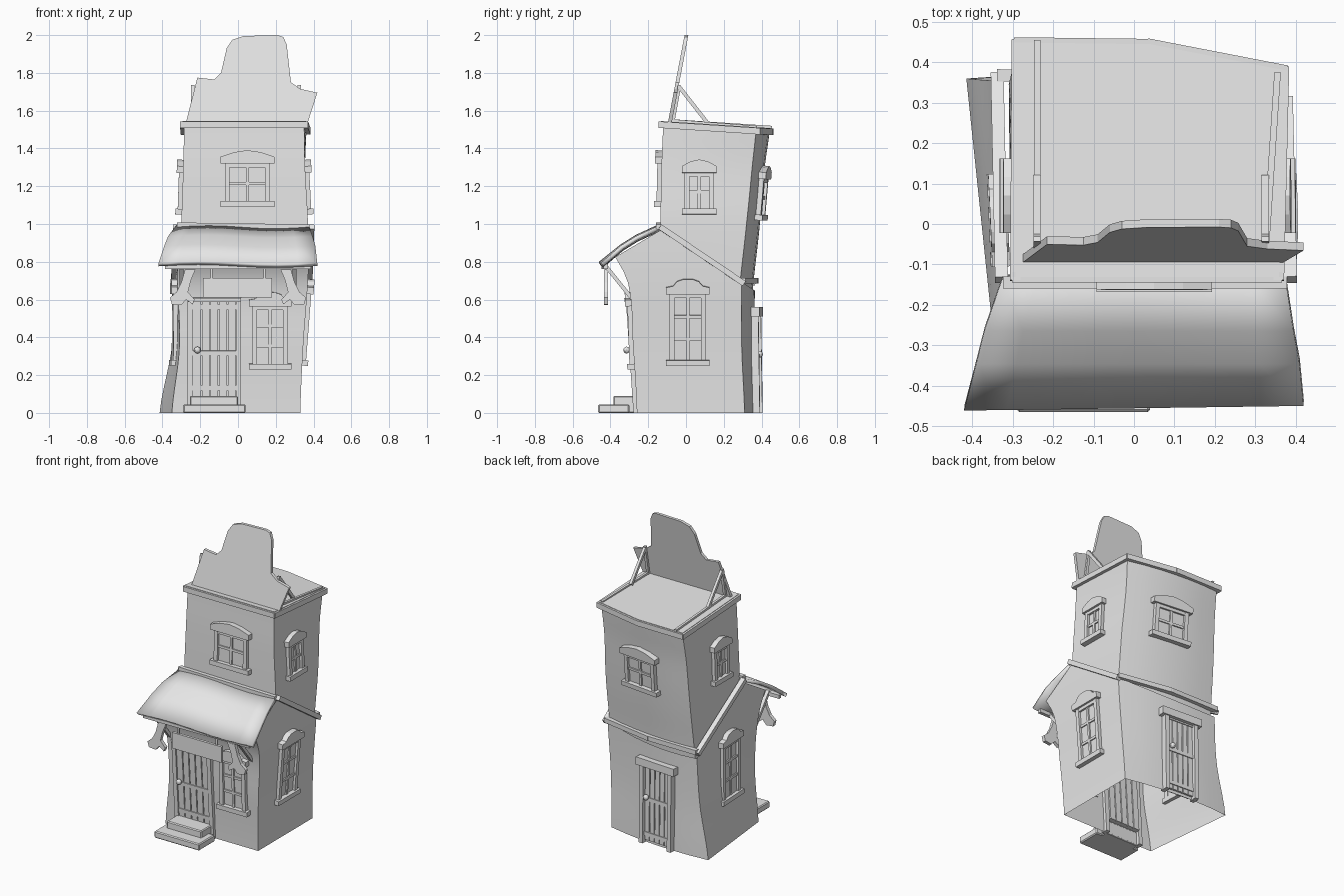
import bpy, bmesh, math
from mathutils import Vector, Matrix

if "Cube" in bpy.data.objects:
    bpy.data.objects.remove(bpy.data.objects["Cube"])

grey = bpy.data.materials.new("plain grey")
grey.use_nodes = True
grey.diffuse_color = (0.8, 0.8, 0.8, 1)
grey.node_tree.nodes["Principled BSDF"].inputs["Base Color"].default_value = (0.8, 0.8, 0.8, 1)

# Wall corners by height: front left edge, front right edge, back right edge, back left edge
LOWER = [(0, [(-.35, -.26), (.33, -.26), (.33, .31), (-.415, .36)]),
         (.35, [(-.31, -.28), (.345, -.28), (.345, .295), (-.35, .355)]),
         (.7, [(-.32, -.31), (.37, -.31), (.37, .295), (-.33, .36)]),
         (1, [(-.32, -.47), (.38, -.47), (.38, .31), (-.32, .37)])]
TOWER = [(.6, [(-.305, -.135), (.36, -.135), (.36, .28), (-.31, .345)]),
         (1, [(-.3, -.135), (.37, -.135), (.365, .32), (-.3, .385)]),
         (1.3, [(-.29, -.13), (.355, -.13), (.355, .35), (-.29, .41)]),
         (1.56, [(-.285, -.12), (.35, -.12), (.365, .375), (-.28, .445)])]


def corner(tab, k, z):
    n = len(tab)
    i = max(0, min(n - 2, sum(r[0] <= z for r in tab) - 1))
    a, b, c, d = [Vector(tab[max(0, min(n - 1, j))][1][k]) for j in range(i - 1, i + 3)]
    f = (z - tab[i][0]) / (tab[i + 1][0] - tab[i][0])
    return b + f * ((c - a) + f * ((2 * a - 5 * b + 4 * c - d) + f * (3 * b - a - 3 * c + d))) / 2


def wall(tab, i, t, z):
    """Point on wall i (front, +x, back, -x); the back wall bulges a little."""
    p = corner(tab, i, z).lerp(corner(tab, (i + 1) % 4, z), t)
    return Vector((p.x, p.y + (.03 * 4 * t * (1 - t) if i == 2 else 0), z))


def wall_at(tab, i, a, z):
    ax = i % 2
    c, d = corner(tab, i, z)[ax], corner(tab, (i + 1) % 4, z)[ax]
    return wall(tab, i, (a - c) / (d - c), z)


def frame(tab, i, a, z):
    """Local frame on a wall: x along it, z up it, -y outward."""
    e = .08
    s = 1 if i in (0, 1) else -1
    x = (wall_at(tab, i, a + s * e, z) - wall_at(tab, i, a - s * e, z)).normalized()
    up = (wall_at(tab, i, a, z + e) - wall_at(tab, i, a, z - e)).normalized()
    y = up.cross(x).normalized()
    m = Matrix((x, y, up)).transposed().to_4x4()
    m.translation = wall_at(tab, i, a, z)
    return m


def make(name, bm, matrix=None, smooth=False):
    if matrix:
        bm.transform(matrix)
    bmesh.ops.recalc_face_normals(bm, faces=bm.faces)
    me = bpy.data.meshes.new(name)
    bm.to_mesh(me)
    bm.free()
    me.materials.append(grey)
    ob = bpy.data.objects.new(name, me)
    bpy.context.collection.objects.link(ob)
    if smooth:
        bpy.ops.object.select_all(action='DESELECT')
        bpy.context.view_layer.objects.active = ob
        ob.select_set(True)
        bpy.ops.object.shade_smooth_by_angle(angle=math.radians(40))
    return ob


def box(bm, x0, x1, y0, y1, z0, z1):
    m = Matrix.Translation(((x0 + x1) / 2, (y0 + y1) / 2, (z0 + z1) / 2))
    bmesh.ops.create_cube(bm, size=1, matrix=m @ Matrix.Diagonal((x1 - x0, y1 - y0, z1 - z0, 1)))


def prism(bm, pts, y0, y1):
    f = bm.faces.new([bm.verts.new((x, y0, z)) for x, z in pts])
    r = bmesh.ops.extrude_face_region(bm, geom=[f])
    bmesh.ops.translate(bm, verts=[v for v in r["geom"] if isinstance(v, bmesh.types.BMVert)],
                        vec=(0, y1 - y0, 0))


def bar(name, p, q, w, h):
    p, q = Vector(p), Vector(q)
    x = (q - p).normalized()
    y = Vector((0, 0, 1)).cross(x).normalized()
    m = Matrix((x, y, x.cross(y))).transposed().to_4x4()
    m.translation = (p + q) / 2
    bm = bmesh.new()
    length = (q - p).length / 2 + w * .3
    box(bm, -length, length, -w / 2, w / 2, -h / 2, h / 2)
    return make(name, bm, m)


def shell(name, tab, planes, n=6, rows=16):
    """Open wall shell lofted from a corner table and trimmed by planes."""
    bm = bmesh.new()
    z0, z1 = tab[0][0], tab[-1][0]
    rings = [[bm.verts.new(wall(tab, i, j / n, z0 + (z1 - z0) * r / rows))
              for i in range(4) for j in range(n)] for r in range(rows + 1)]
    for a, b in zip(rings, rings[1:]):
        for j in range(4 * n):
            k = (j + 1) % (4 * n)
            bm.faces.new((a[j], a[k], b[k], b[j]))
    for co, no in planes:
        bmesh.ops.bisect_plane(bm, geom=bm.verts[:] + bm.edges[:] + bm.faces[:],
                               plane_co=co, plane_no=no, clear_outer=True)
    return make(name, bm, smooth=True)


# Walls
shell("lower_walls", LOWER, [((0, -.13, .97), (0, -.16, .27)), ((0, -.13, .97), (0, .28, .43))])
shell("tower_walls", TOWER, [((0, -.13, 1.525), (0, .065, 1))])


# Windows: frame, sill, bars and shaped cap
def window(name, tab, i, a, z0, z1, w, cap, tall):
    bm = bmesh.new()
    h, s, mid = (z1 - z0) / 2, w * .42, .026
    top = h - cap
    box(bm, -s, s, -.006, .005, -h, top)
    for sx in (-1, 1):
        x = sx * (s - mid / 2)
        box(bm, x - mid / 2, x + mid / 2, -.022, .01, -h, top)
    box(bm, -.008, .008, -.015, .01, -h, top)
    count = 2 if tall else 1
    for k in range(count):
        z = -h + .02 + (top + h - .02) * (k + 1) / (count + 1)
        box(bm, -s, s, -.014, .01, z - .008, z + .008)
    box(bm, -s, s, -.02, .01, top - .02, top + .005)
    box(bm, -w / 2, w / 2, -.034, .01, -h, -h + .03)
    half = [(1, 0), (1, .45), (.68, .55), (.5, .85), (.25, .98)] if tall else [(1, 0), (1, .5), (.5, .85)]
    pts = half + [(0, 1)] + [(-x, z) for x, z in reversed(half)]
    prism(bm, [(x * w / 2, top + z * cap) for x, z in pts], -.034, .01)
    make(name, bm, frame(tab, i, a, (z0 + z1) / 2))


window("front_lower_window", LOWER, 0, .17, .23, .64, .225, .075, True)
window("front_upper_window", TOWER, 0, .05, 1.09, 1.39, .285, .07, False)
window("back_upper_window", TOWER, 2, .05, 1.02, 1.31, .28, .07, False)
for side, i in (("left", 1), ("right", 3)):
    window(side + "_lower_window", LOWER, i, .01, .25, .71, .23, .08, True)
    window(side + "_upper_window", TOWER, i, .07, 1.05, 1.34, .185, .07, False)


# Doors: planks, rails, posts, lintel and knob
def door(name, i, a, w, height, z0, lintel, over, out):
    bm = bmesh.new()
    h, s, n = height / 2, w / 2 - .025, 5
    for k in range(n):
        x = -s + 2 * s * k / n
        box(bm, x + .003, x + 2 * s / n - .003, -.014, .03, z0 - h, h)
    box(bm, -s, s, -.006, .02, z0 - h, h)
    for z in (z0 - h + .03, 0, h - .06):
        box(bm, -s, s, -.02, 0, z, z + .025)
    for sx in (-1, 1):
        x = sx * (w / 2 - .0125)
        box(bm, x - .014, x + .014, -out, .02, -h, h)
    box(bm, -w / 2 - over, w / 2 + over, -out - .008, .02, h - lintel, h)
    bmesh.ops.create_uvsphere(bm, u_segments=12, v_segments=8, radius=.018,
                              matrix=Matrix.Translation((-s + .025, -.035, .03)))
    make(name, bm, frame(LOWER, i, a, h))


door("front_door", 0, -.125, .28, .61, .09, .02, 0, .022)
door("back_door", 2, -.05, .24, .56, .02, .05, .025, .035)

# Steps
for name, dims in (("lower_step", (-.29, .04, -.465, -.3, 0, .045)),
                   ("upper_step", (-.255, 0, -.385, -.26, 0, .09))):
    bm = bmesh.new()
    box(bm, *dims)
    bmesh.ops.bevel(bm, geom=bm.edges[:], offset=.006, segments=1, affect='EDGES')
    make(name, bm)

# Porch roof
bm = bmesh.new()
rows = []
for x0, x1, y, z in ((-.325, .375, -.13, .985), (-.37, .395, -.26, .925),
                     (-.39, .41, -.34, .875), (-.42, .42, -.455, .785)):
    rows.append([bm.verts.new((x0 + (x1 - x0) * k / 8, y + .012 * k / 8 * (y < -.4),
                               z + .008 * math.sin(k * .8))) for k in range(9)])
for a, b in zip(rows, rows[1:]):
    for k in range(8):
        bm.faces.new((a[k], b[k], b[k + 1], a[k + 1]))
roof = make("porch_roof", bm, smooth=True)
mod = roof.modifiers.new("thickness", 'SOLIDIFY')
mod.thickness, mod.offset = .022, 0
bar("porch_beam", (-.38, -.435, .775), (.38, -.425, .775), .022, .024)

# Struts and scroll brackets under the porch
scroll = [(.225, .76), (.28, .76), (.3, .69), (.325, .64), (.36, .61), (.35, .575),
          (.3, .57), (.275, .6), (.24, .575), (.23, .6), (.265, .64), (.25, .7)]
for side, sx in (("left", 1), ("right", -1)):
    bar(side + "_strut", (sx * .3, -.435, .79), (sx * .3, -.29, .61), .022, .02)
    bm = bmesh.new()
    prism(bm, [(sx * x, z) for x, z in scroll], -.435, -.412)
    make(side + "_scroll_bracket", bm)

# Hanging board
bm = bmesh.new()
box(bm, -.185, .18, -.43, -.412, .61, .715)
for x in (-.14, .14):
    box(bm, x - .006, x + .006, -.426, -.416, .71, .78)
make("hanging_board", bm)

# Middle trims
bar("front_middle_trim", (-.315, -.145, .995), (.37, -.145, .985), .03, .026)
for side, i, sx in (("left", 1, 1), ("right", 3, -1)):
    out = Vector((sx * .008, 0, 0))
    bar(side + "_slope_trim", wall_at(LOWER, i, -.13, .98) + out,
        wall_at(LOWER, i, .3 if sx > 0 else .36, .69) + out, .032, .03)
mids = [wall(LOWER, 2, t, .7) + Vector((0, .008, 0)) for t in (0, .5, 1)]
for k in (0, 1):
    bar("back_middle_trim_%d" % k, mids[k], mids[k + 1], .03, .03)

# Roof slab and its edge trims
rim = [wall(TOWER, i, t, 1.5) for i, t in ((0, 0), (1, 0), (2, 0), (2, .5), (3, 0))]
for p in rim:
    p.x += math.copysign(.008, p.x) if abs(p.x) > .1 else 0
    p.y += math.copysign(.01, p.y)
    p.z = 1.525 - .065 * (p.y + .13)
for k in range(5):
    bar("roof_trim_%d" % k, rim[k], rim[(k + 1) % 5], .026, .034)
bm = bmesh.new()
top = bm.faces.new([bm.verts.new(p + Vector((0, 0, .008))) for p in rim])
r = bmesh.ops.extrude_face_region(bm, geom=[top])
bmesh.ops.translate(bm, verts=[v for v in r["geom"] if isinstance(v, bmesh.types.BMVert)], vec=(0, 0, .012))
make("roof_slab", bm)

# Leaning false front board
bm = bmesh.new()
prism(bm, [(-.275, 1.54), (-.215, 1.775), (-.125, 1.765), (-.09, 1.8), (-.06, 1.93), (-.03, 1.975),
           (.03, 1.995), (.21, 2), (.24, 1.99), (.258, 1.95), (.28, 1.75), (.33, 1.715),
           (.42, 1.695), (.37, 1.54)], -.095, -.075)
for v in bm.verts:
    v.co.y += (v.co.z - 1.54) * .19
make("false_front", bm)

# Braces behind the board
for side, x, xb, yb in (("right", -.24, -.24, .45), ("left", .325, .355, .37)):
    bar(side + "_roof_rail", (x, -.08, 1.545), (xb, yb, 1.51), .016, .02)
    bar(side + "_brace_post", (x, -.07, 1.54), (x, -.035, 1.73), .018, .018)
    bar(side + "_brace", (x, -.035, 1.725), (x, .11, 1.54), .018, .02)
